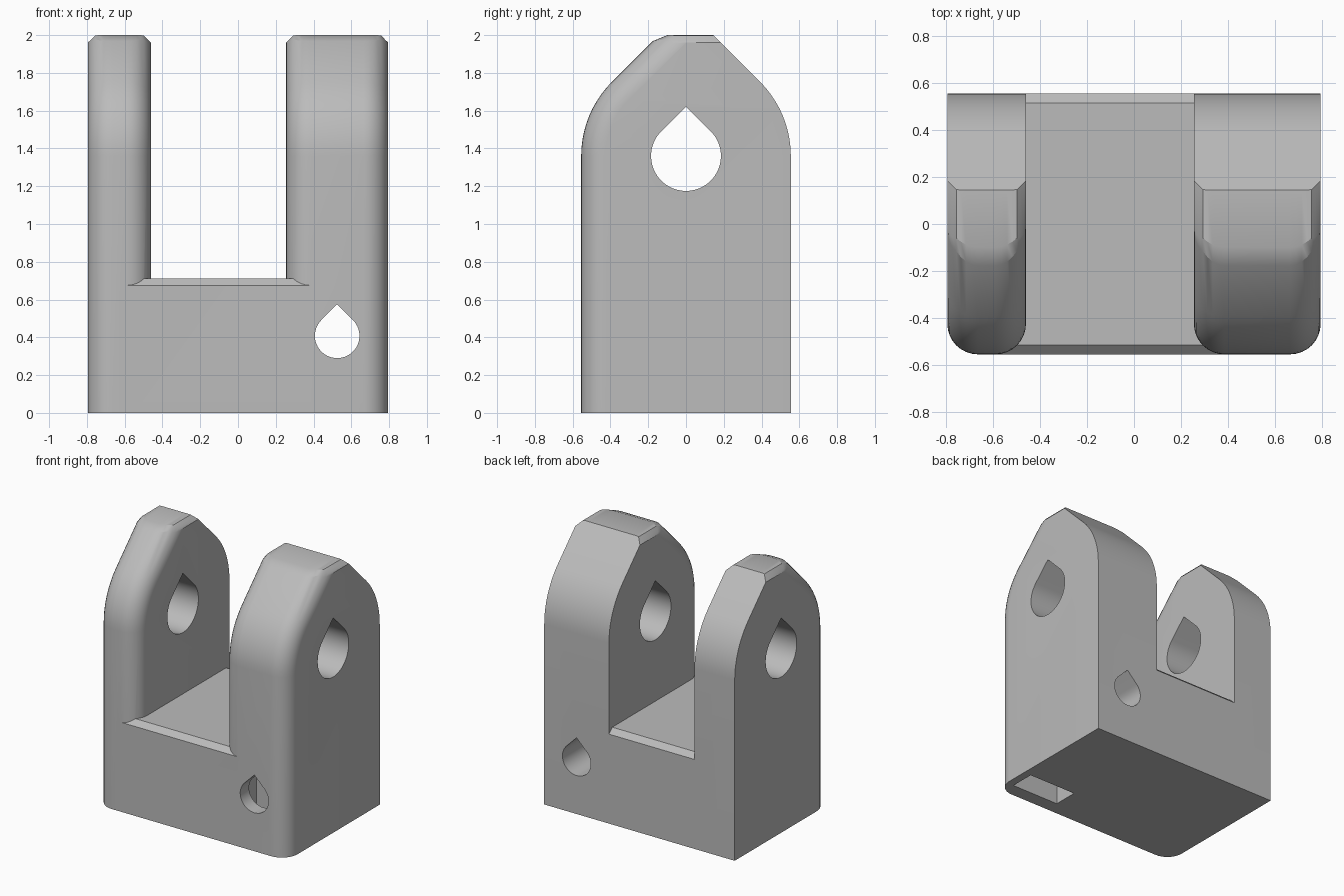
import bpy, bmesh
from math import sin, cos, pi, radians, sqrt

if "Cube" in bpy.data.objects:
    bpy.data.objects.remove(bpy.data.objects["Cube"])

R, PIVOT, TOP = 0.555, 1.36, 2.0      # teardrop side profile
FILLET, CHAMFER, STEPS = 0.13, 0.04, 8

grey = bpy.data.materials.new("plain grey")
grey.use_nodes = True
grey.diffuse_color = (0.5, 0.5, 0.5, 1)
grey.node_tree.nodes["Principled BSDF"].inputs["Base Color"].default_value = (0.5, 0.5, 0.5, 1)


def loft(name, rings):
    """Solid skinned through rings of equal point count, capped at both ends."""
    bm = bmesh.new()
    rows = [[bm.verts.new(p) for p in ring] for ring in rings]
    for a, b in zip(rows, rows[1:]):
        for i in range(len(a)):
            j = (i + 1) % len(a)
            bm.faces.new((a[i], a[j], b[j], b[i]))
    bm.faces.new(rows[0])
    bm.faces.new(rows[-1])
    bmesh.ops.recalc_face_normals(bm, faces=bm.faces)
    mesh = bpy.data.meshes.new(name)
    bm.to_mesh(mesh)
    bm.free()
    mesh.materials.append(grey)
    ob = bpy.data.objects.new(name, mesh)
    bpy.context.collection.objects.link(ob)
    return ob


def arm_slice(x, side_dist, inset):
    """Side profile of an arm, its front edge pulled in by the fillet inset."""
    z = TOP - max(0, CHAMFER - side_dist)
    front = R - inset
    angles = [radians(45) * i / 10 for i in range(11)]
    cut = 0.045 * (1 - inset / FILLET) + 0.001
    y_front = -(front * sqrt(2) - (z - PIVOT))
    pts = [(R, 0)]
    pts += [(R * cos(a), PIVOT + R * sin(a)) for a in angles]
    pts += [(R * sqrt(2) - (z - PIVOT), z), (y_front + cut, z),
            (y_front - 0.7 * cut, z - 0.7 * cut)]
    pts += [(-front * cos(a), PIVOT + front * sin(a)) for a in reversed(angles)]
    pts += [(-front, 0)]
    return [(x, y, h) for y, h in pts]


def arm(name, x0, x1):
    steps = [(FILLET * (1 - cos(a)), FILLET * (1 - sin(a)))
             for a in [pi / 2 * i / STEPS for i in range(STEPS + 1)]]
    rings = [arm_slice(x0 + s, s, d) for s, d in steps]
    rings += [arm_slice(x1 - s, s, d) for s, d in reversed(steps)]
    return loft(name, rings)


def teardrop(r, cz):
    """Round hole outline with a pointed 45 degree roof."""
    angles = [radians(135 + 270 * i / 40) for i in range(41)]
    return [(r * cos(a), cz + r * sin(a)) for a in angles] + [(0, cz + r * sqrt(2))]


def combine(target, other, operation):
    mod = target.modifiers.new(other.name, 'BOOLEAN')
    mod.operation, mod.solver, mod.object = operation, 'EXACT', other
    bpy.context.view_layer.objects.active = target
    bpy.ops.object.modifier_apply(modifier=mod.name)
    bpy.data.objects.remove(other)


# Base block with chamfered front and back upper edges
base_profile = [(-R, 0), (R, 0), (R, 0.675), (R - CHAMFER, 0.712),
                (CHAMFER - R, 0.712), (-R, 0.675)]
bracket = loft("clevis_bracket", [[(x, y, z) for y, z in base_profile]
                                  for x in (-0.627, 0.525)])

# Narrow and wide arms
combine(bracket, arm("narrow_arm", -0.795, -0.46), 'UNION')
combine(bracket, arm("wide_arm", 0.255, 0.795), 'UNION')

# Pivot hole across both arms
combine(bracket, loft("pivot_hole", [[(x, y, z) for y, z in teardrop(0.185, PIVOT)]
                                     for x in (-1, 1)]), 'DIFFERENCE')

# Screw hole from front to back
combine(bracket, loft("screw_hole", [[(0.525 + x, y, z) for x, z in teardrop(0.118, 0.408)]
                                     for y in (-1, 1)]), 'DIFFERENCE')

# Nut slot opening underneath
slot = [(0.335, -0.45), (0.735, -0.45), (0.735, -0.26), (0.335, -0.26)]
combine(bracket, loft("nut_slot", [[(x, y, z) for x, y in slot]
                                   for z in (-0.2, 0.62)]), 'DIFFERENCE')

bpy.ops.object.select_all(action='DESELECT')
bracket.select_set(True)
bpy.context.view_layer.objects.active = bracket
bpy.ops.object.shade_smooth_by_angle(angle=radians(25))
